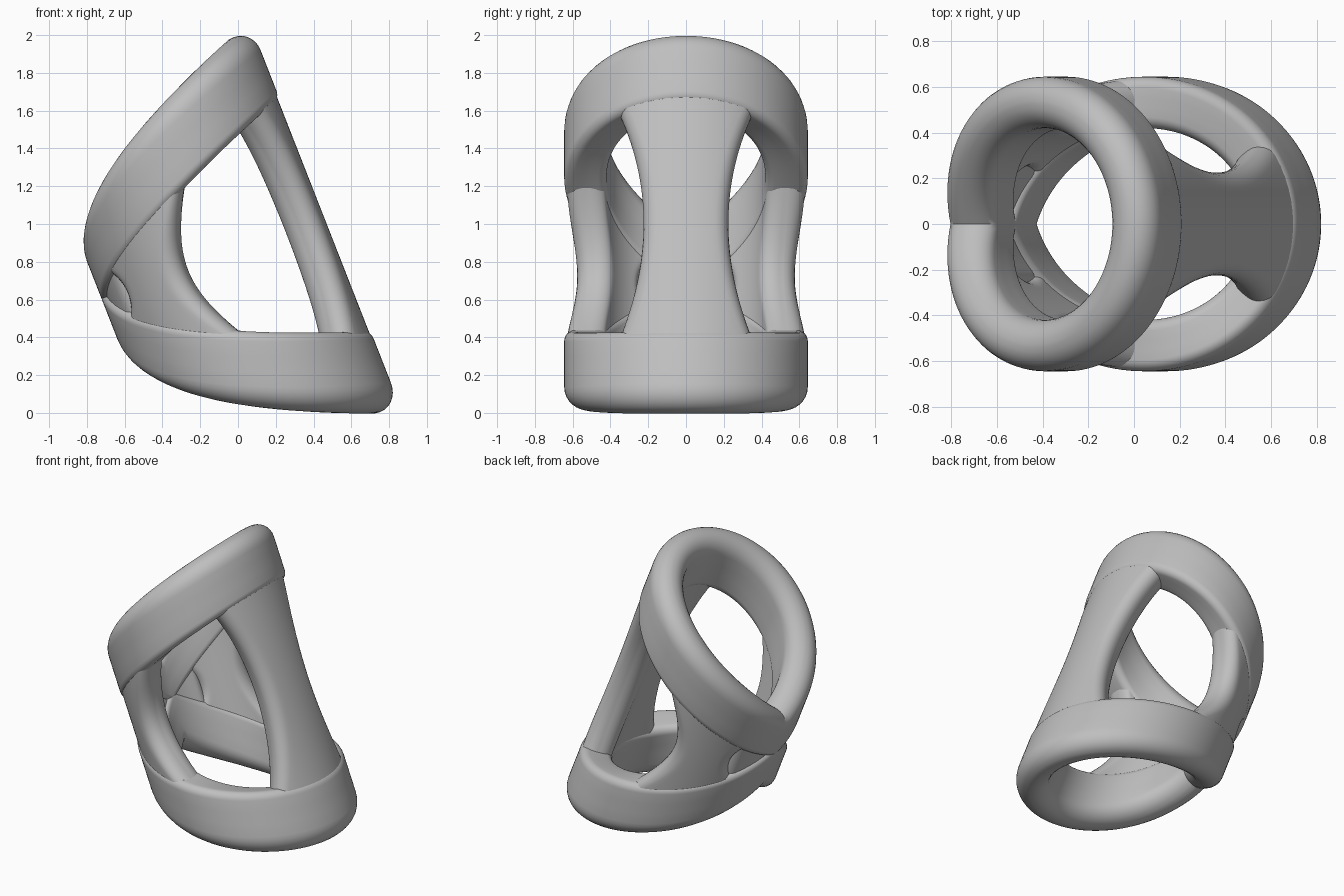
import bpy
import bmesh
from math import sin, cos, pi, radians

if "Cube" in bpy.data.objects:
    bpy.data.objects.remove(bpy.data.objects["Cube"], do_unlink=True)

# Leaning tube on which every part lies
LEAN = radians(21.4)
AXIS_OFFSET = 0.18
MIDDLE = 0.8

grey = bpy.data.materials.new("plain grey")
grey.use_nodes = True
grey.diffuse_color = (0.52, 0.52, 0.52, 1)
grey.node_tree.nodes["Principled BSDF"].inputs["Base Color"].default_value = (0.52, 0.52, 0.52, 1)


def tube_point(angle, radius, t):
    """Angle, radius and height along the leaning axis to a position."""
    n = AXIS_OFFSET + 0.98 * radius * cos(angle)
    return (n * cos(LEAN) - t * sin(LEAN),
            radius * sin(angle),
            n * sin(LEAN) + t * cos(LEAN))


def rounded_rect(x0, x1, y0, y1, low, high, steps=7, side=12):
    """Counter-clockwise rounded rectangle with subdivided straight sides."""
    corners = [(x1 - low, y0 + low, low, -pi / 2), (x1 - high, y1 - high, high, 0),
               (x0 + high, y1 - high, high, pi / 2), (x0 + low, y0 + low, low, pi)]
    arcs = [[(cx + r * cos(a + pi / 2 * i / steps), cy + r * sin(a + pi / 2 * i / steps))
             for i in range(steps + 1)] for cx, cy, r, a in corners]
    points = []
    for k, arc in enumerate(arcs):
        (ax, ay), (bx, by) = arc[-1], arcs[(k + 1) % 4][0]
        points += arc
        points += [(ax + (bx - ax) * i / side, ay + (by - ay) * i / side)
                   for i in range(1, side)]
    return points


def loft(name, sections, closed):
    """Skin a row of sections; open ends stay buried inside other parts."""
    bm = bmesh.new()
    loops = [[bm.verts.new(p) for p in s] for s in sections]
    pairs = list(zip(loops, loops[1:]))
    if closed:
        pairs.append((loops[-1], loops[0]))
    for a, b in pairs:
        for i in range(len(a)):
            j = (i + 1) % len(a)
            bm.faces.new((a[i], a[j], b[j], b[i]))
    bmesh.ops.recalc_face_normals(bm, faces=bm.faces)
    mesh = bpy.data.meshes.new(name)
    bm.to_mesh(mesh)
    bm.free()
    mesh.materials.append(grey)
    obj = bpy.data.objects.new(name, mesh)
    bpy.context.collection.objects.link(obj)
    bpy.ops.object.select_all(action="DESELECT")
    obj.select_set(True)
    bpy.context.view_layer.objects.active = obj
    bpy.ops.object.shade_smooth_by_angle(angle=radians(35))


def rise(angle):
    return abs(cos(angle / 2))


# Two bands that bend to meet in a point on the low side;
# each edge is a quadratic in the climb away from that point
def band(name, inner_edge, outer_edge, count=128):
    profile = rounded_rect(0.42, 0.645, 0, 0.38, 0.05, 0.108, side=3)
    sections = []
    for k in range(count):
        angle = 2 * pi * k / count
        c = rise(angle)
        start, end = (a + b * c + d * c * c for a, b, d in (inner_edge, outer_edge))
        sections.append([tube_point(angle, r, start + (end - start) * h / 0.38)
                         for r, h in profile])
    loft(name, sections, True)


band("upper_band", (0.79, 0.44, 0.23), (1.13, 0.73, 0))
band("lower_band", (0.87, -0.58, -0.13), (0.49, -0.76, 0))


# Waisted straps joining the bands
def strap(name, centre, waist, flare, r0=0.43, r1=0.635, count=40):
    sections = []
    for k in range(count + 1):
        s = 2 * k / count - 1
        half = 0.57 * radians(waist + flare * s * s)
        section = []
        for a, r in rounded_rect(-half, half, r0, r1, 0.08, 0.09):
            angle = radians(centre) + a / 0.57
            section.append(tube_point(angle, r, MIDDLE + s * (0.62 * rise(angle) + 0.13)))
        sections.append(section)
    loft(name, sections, False)


strap("right_hand_strap", 0, 23.5, 18)
strap("back_strap", 128, 20, 32)
strap("front_strap", -128, 20, 32)

# Web filling the narrow corner where the bands meet
strap("corner_web", 180, 36, 0, 0.44, 0.62)
